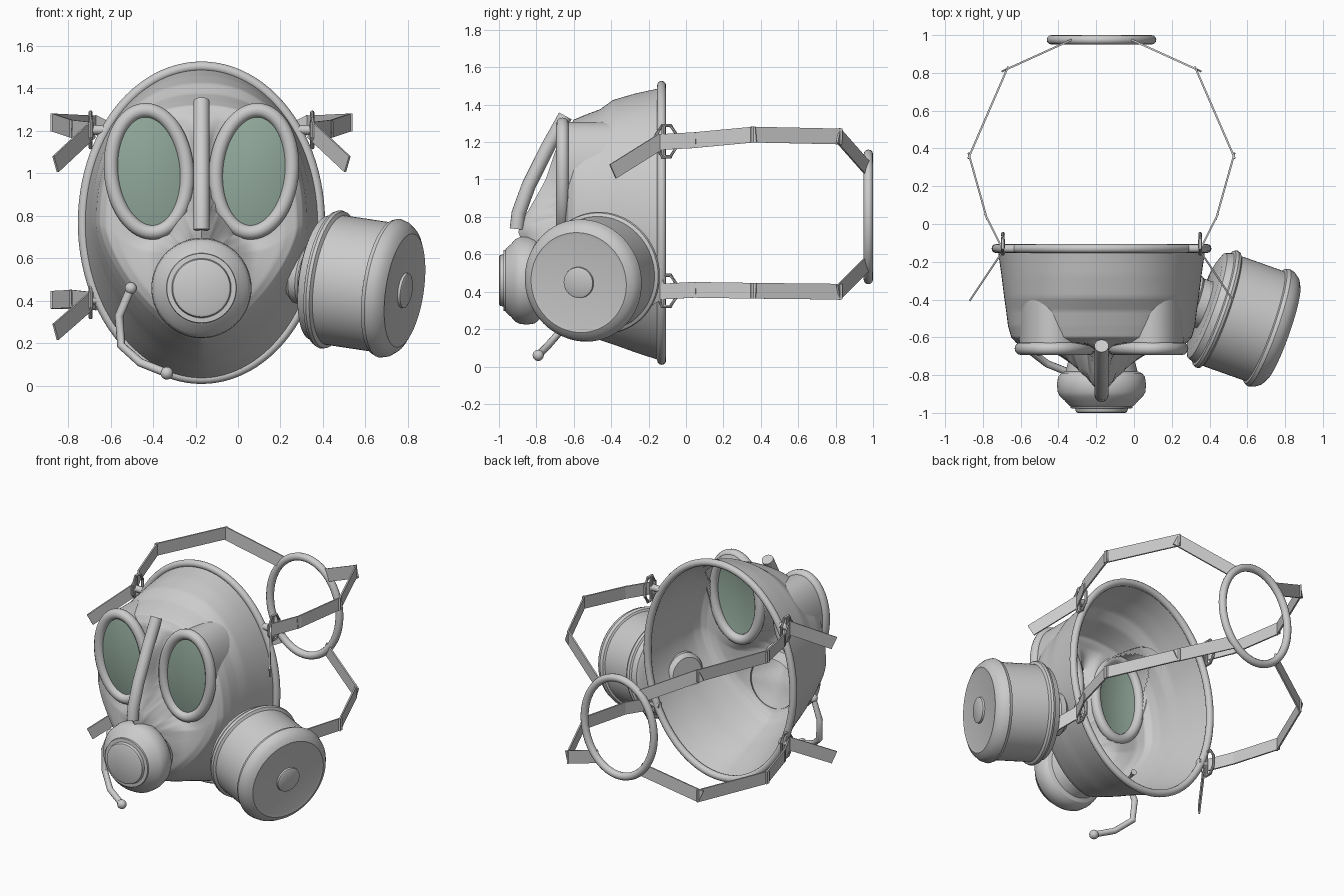
import bpy, bmesh, math
from mathutils import Vector
from mathutils.bvhtree import BVHTree

if "Cube" in bpy.data.objects:
    bpy.data.objects.remove(bpy.data.objects["Cube"])

CX = -0.172  # mask centre line
TAU = math.tau


def material(name, rgb):
    m = bpy.data.materials.new(name)
    m.use_nodes = True
    m.diffuse_color = (*rgb, 1)
    m.node_tree.nodes["Principled BSDF"].inputs["Base Color"].default_value = (*rgb, 1)
    return m


GREY = material("grey rubber", (0.6, 0.6, 0.6))
GREEN = material("green glass", (0.29, 0.4, 0.335))


def finish(name, bm, mat=GREY, angle=40):
    bmesh.ops.remove_doubles(bm, verts=bm.verts, dist=0.0002)
    bmesh.ops.recalc_face_normals(bm, faces=bm.faces)
    me = bpy.data.meshes.new(name)
    bm.to_mesh(me)
    bm.free()
    me.materials.append(mat)
    me.shade_smooth()
    me.set_sharp_from_angle(angle=math.radians(angle))
    ob = bpy.data.objects.new(name, me)
    bpy.context.collection.objects.link(ob)


def loft(rings, loop=False, caps=False):
    """Skin a list of closed rings with quads."""
    bm = bmesh.new()
    vs = [[bm.verts.new(p) for p in r] for r in rings]
    pairs = list(zip(vs, vs[1:])) + ([(vs[-1], vs[0])] if loop else [])
    for a, b in pairs:
        for i in range(len(a)):
            j = (i + 1) % len(a)
            bm.faces.new((a[i], a[j], b[j], b[i]))
    if caps:
        bm.faces.new(vs[0])
        bm.faces.new(vs[-1])
    return bm


def circle(c, u, v, n):
    return [c + u * math.cos(TAU * i / n) + v * math.sin(TAU * i / n) for i in range(n)]


def tube(name, pts, r, loop=False, n=12):
    pts = [Vector(p) for p in pts]
    rings = []
    for i, p in enumerate(pts):
        a = pts[i - 1] if i or loop else p
        b = pts[(i + 1) % len(pts)] if loop or i < len(pts) - 1 else p
        t = (b - a).normalized()
        ref = Vector((0, 1, 0)) if abs(t.y) < 0.8 else Vector((1, 0, 0))
        u = t.cross(ref).normalized()
        rings.append(circle(p, u * r, t.cross(u) * r, n))
    finish(name, loft(rings, loop, not loop))


def lathe(name, start, axis, profile, n=64):
    axis = Vector(axis).normalized()
    u = axis.cross(Vector((0, 0, 1))).normalized()
    v = axis.cross(u)
    rings = [circle(Vector(start) + axis * t, u * r, v * r, n) for t, r in profile]
    finish(name, loft(rings), angle=30)


def ball(name, c, r):
    bm = bmesh.new()
    bmesh.ops.create_uvsphere(bm, u_segments=20, v_segments=12, radius=r)
    bmesh.ops.translate(bm, verts=bm.verts, vec=c)
    finish(name, bm)


def interp(table, z):
    for (a, va), (b, vb) in zip(table, table[1:]):
        if z <= b:
            return va + (vb - va) * max(0, (z - a) / (b - a))
    return table[-1][1]


def ellipse(cx, y, cz, rx, rz, n=96, tilt=0):
    c, s = math.cos(tilt), math.sin(tilt)
    return circle(Vector((cx, y, cz)), Vector((rx * c, 0, rx * s)), Vector((-rz * s, 0, rz * c)), n)


def egg(y, w, top, bot, n=160):
    """Ring that gets fuller at the brow and leaner at the jaw towards the front."""
    t = (-.13 - y) / .5
    ring = []
    for i in range(n):
        c, s = math.cos(TAU * i / n), math.sin(TAU * i / n)
        e = 2 / (2 + .4 * t if s > 0 else 2 - .55 * t)
        x, z = (math.copysign(abs(k) ** e, k) for k in (c, s))
        ring.append(Vector((w * x, y, (top + bot) / 2 + z * (top - bot) / 2)))
    return ring


# Face shell: lofted rings (y, half width, top, bottom), pushed out at nose and mouth
EYE_X, EYE_Y, EYE_Z = .247, -.66, 1.01
STATIONS = [(-.13, .55, 1.49, .03), (-.27, .53, 1.46, .075), (-.39, .515, 1.425, .12),
            (-.46, .505, 1.375, .145), (-.54, .495, 1.345, .18), (-.60, .478, 1.32, .205),
            (-.63, .45, 1.27, .225), (-.645, .39, 1.15, .26), (-.65, .25, .95, .33), (-.655, .004, .6, .592)]
RIDGE = [(.45, 0), (.6, .1), (.74, .22), (.9, .15), (1.0, .1), (1.2, .04), (1.3, 0)]
rings = []
for a, b in zip(STATIONS, STATIONS[1:]):
    for k in range(6):
        rings.append(egg(*(p + (q - p) * k / 6 for p, q in zip(a, b))))
for ring in rings:
    for p in ring:
        front = min(1, max(0, (-0.3 - p.y) / 0.2))
        width = interp([(.74, .23), (1.0, .12)], p.z)
        nose = interp(RIDGE, p.z) * max(0, 1 - abs(p.x) / width)
        mouth = 0.12 * math.exp(-(p.x ** 2 + (p.z - .48) ** 2) / 0.055)
        # keep the area around the eye rims flat
        clear = math.hypot((abs(p.x) - EYE_X) / .21, (p.z - EYE_Z) / .32) - 1
        p.y -= front * (nose + mouth) * min(1, max(0, clear / .17))
        p.x += CX
shell = loft(rings)
bmesh.ops.holes_fill(shell, edges=[e for e in shell.edges if e.is_boundary and e.verts[0].co.y < -.5], sides=0)
surface = BVHTree.FromBMesh(shell)

# Eye openings, sockets, rims and glass
for side, label in ((1, "left"), (-1, "right")):
    ex, tilt = CX + side * EYE_X, -side * 0.09

    def in_eye(f):
        c = f.calc_center_median()
        return math.hypot((c.x - ex) / .172, (c.z - EYE_Z) / .278) < 1
    bmesh.ops.delete(shell, geom=[f for f in shell.faces if in_eye(f)], context='FACES')

    outline = ellipse(ex, EYE_Y, EYE_Z, .185, .298, 96, tilt)
    back = []
    for p in outline:
        hit = surface.ray_cast(Vector((p.x, -2, p.z)), Vector((0, 1, 0)))[0]
        back.append(Vector((p.x, max(EYE_Y, hit.y if hit else -.3) + .008, p.z)))
    finish(label + "_eye_socket", loft([outline, back]))
    tube(label + "_eye_rim", ellipse(ex, EYE_Y, EYE_Z, .178, .288, 64, tilt), .034, loop=True)
    dome = [ellipse(ex, EYE_Y - .028 * (1 - s * s), EYE_Z, .17 * s, .28 * s, 64, tilt)
            for s in (1, .85, .7, .5, .3, .1, .001)]
    finish(label + "_eye_glass", loft(dome), GREEN)
finish("face_shell", shell, angle=60)

# Edge seal around the shell
tube("edge_seal", ellipse(CX, -.13, .768, .558, .735), .024, loop=True)

# Nose bar
tube("nose_bar", [(CX, -.645, 1.34), (CX, -.74, 1.17), (CX, -.84, .97), (CX, -.895, .82), (CX, -.905, .735)],
     .038, n=16)

# Mouth valve
lathe("mouth_valve", (CX, -.64, .46), (0, -1, 0),
      [(.06, .17), (.14, .19), (.15, .215), (.17, .23), (.21, .236), (.25, .232), (.275, .218), (.295, .195),
       (.315, .178), (.325, .165), (.335, .163), (.337, .14), (.355, .135), (.36, .125), (.36, .001)])

# Filter canister on its tilted axis, with neck and end button
AXIS = Vector((.93, -.33, -.14)).normalized()
BASE = Vector((.797, -.578, .447)) - AXIS * .455
lathe("filter_canister", BASE, AXIS,
      [(0, .001), (0, .26), (.015, .295), (.05, .308), (.055, .322), (.07, .329), (.085, .325), (.095, .308),
       (.34, .308), (.345, .322), (.365, .33), (.395, .322), (.425, .3), (.442, .27), (.438, .25), (.438, .001)])
lathe("filter_button", BASE, AXIS, [(.43, .085), (.45, .082), (.456, .07), (.456, .001)])
lathe("filter_neck", BASE, AXIS,
      [(-.12, .001), (-.12, .11), (-.105, .125), (-.095, .135), (-.06, .138), (-.05, .13), (.01, .13)])

# Microphone arm
MIC = [(-.47, -.56, .46), (-.505, -.67, .46), (-.56, -.66, .33), (-.55, -.67, .19), (-.46, -.74, .11),
       (-.335, -.79, .06)]
tube("microphone_arm", MIC, .02)
ball("microphone_pivot", MIC[1], .028)
ball("microphone_tip", MIC[-1], .03)

# Ring at the back of the head
tube("head_ring", ellipse(CX, .975, .80, .265, .335), .025, loop=True)


# Straps: overlapping flat segments running from loose end to head ring
def strap(name, pts):
    bm = bmesh.new()
    for a, b in zip(pts, pts[1:]):
        d = (b - a).normalized()
        flat = d.cross(Vector((0, 0, 1))).normalized() * .005
        up = flat.cross(d).normalized() * .042
        a, b = a - d * .015, b + d * .015
        quads = [[p + up + flat, p + up - flat, p - up - flat, p - up + flat] for p in (a, b)]
        vs = [[bm.verts.new(p) for p in q] for q in quads]
        for i in range(4):
            j = (i + 1) % 4
            bm.faces.new((vs[0][i], vs[0][j], vs[1][j], vs[1][i]))
        bm.faces.new(vs[0])
        bm.faces.new(vs[1])
    finish(name, bm, angle=20)


PLAN = [(.68, -.38), (.52, -.14), (.61, .04), (.70, .36), (.50, .82), (.17, .97)]
HEIGHTS = {"upper": (1.05, 1.2, 1.21, 1.24, 1.23, 1.06), "lower": (.26, .40, .41, .405, .40, .55)}
for level, zs in HEIGHTS.items():
    for side, label in ((1, "left"), (-1, "right")):
        name = level + "_" + label
        strap(name + "_strap", [Vector((CX + side * x, y, z)) for (x, y), z in zip(PLAN, zs)])
        bx, bz = CX + side * .522, zs[1] + .005
        # Buckle: octagonal loop, centre bar and a peg into the seal
        loop = [(bx, -.105 + .058 * math.cos(TAU * (i + .5) / 8), bz + .09 * math.sin(TAU * (i + .5) / 8))
                for i in range(8)]
        tube(name + "_buckle", loop, .01, loop=True, n=8)
        tube(name + "_buckle_bar", [(bx, -.12, bz - .085), (bx, -.12, bz + .085)], .01, n=8)
        tube(name + "_buckle_peg", [(CX + side * .46, -.13, bz), (bx, -.13, bz)], .022)
